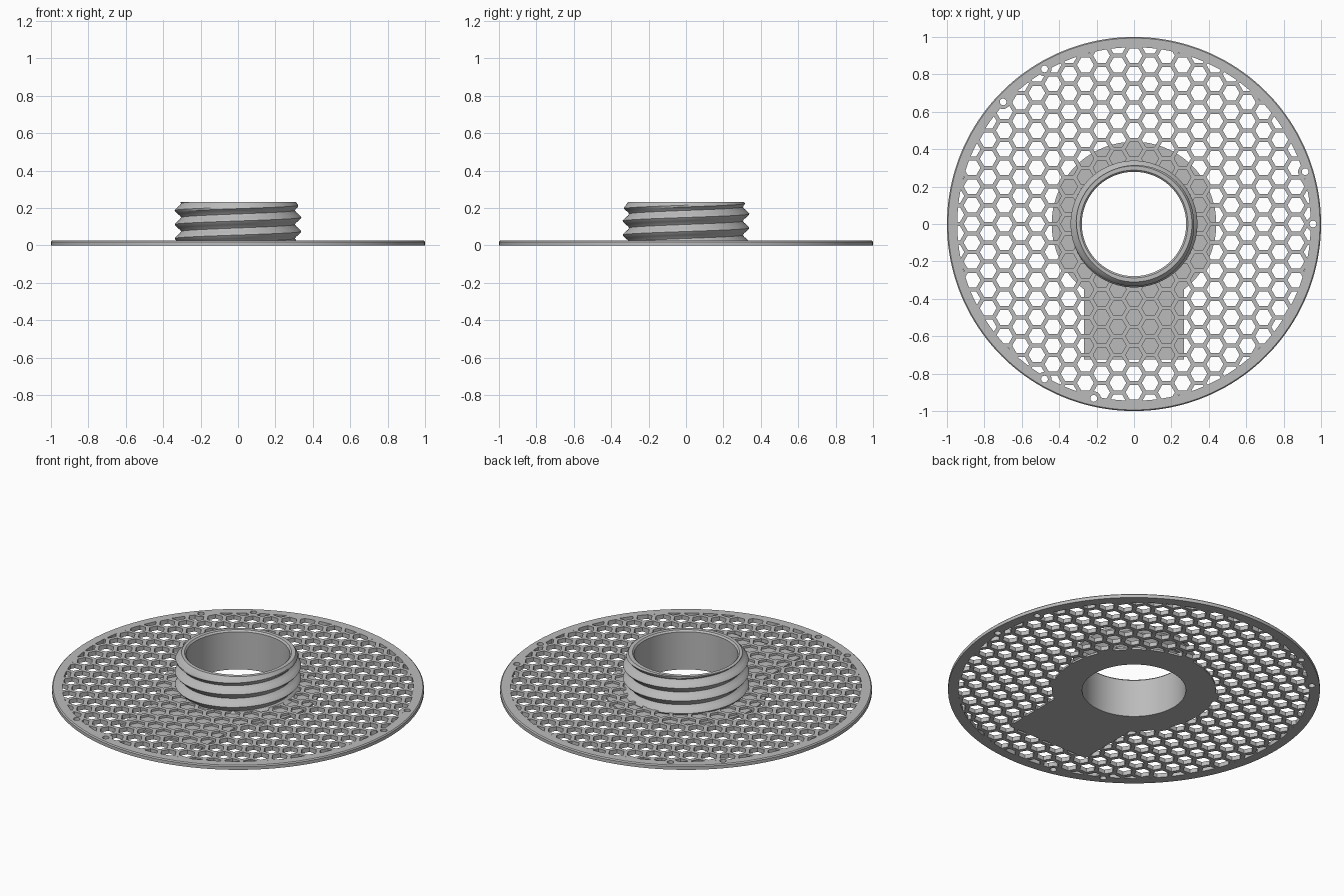
import bpy, bmesh, math
from math import pi, cos, sin, sqrt

if "Cube" in bpy.data.objects:
    bpy.data.objects.remove(bpy.data.objects["Cube"], do_unlink=True)

grey = bpy.data.materials.new("plain grey")
grey.use_nodes = True
GREY = (0.5, 0.5, 0.5, 1)
grey.diffuse_color = GREY
grey.node_tree.nodes["Principled BSDF"].inputs["Base Color"].default_value = GREY

PLATE = 0.025     # plate thickness
PAD = 0.012       # solid floor under the cells near the collar
RIM = 0.945       # inner radius of the rim
BORE = 0.279
PITCH = 0.075     # thread pitch
TOP = 0.232


def make_object(name, bm):
    bmesh.ops.recalc_face_normals(bm, faces=bm.faces)
    mesh = bpy.data.meshes.new(name)
    bm.to_mesh(mesh)
    bm.free()
    mesh.materials.append(grey)
    ob = bpy.data.objects.new(name, mesh)
    bpy.context.collection.objects.link(ob)
    return ob


def add_prism(bm, outline, z0, z1):
    low = [bm.verts.new((x, y, z0)) for x, y in outline]
    high = [bm.verts.new((x, y, z1)) for x, y in outline]
    bm.faces.new(low[::-1])
    bm.faces.new(high)
    n = len(outline)
    for i in range(n):
        j = (i + 1) % n
        bm.faces.new((low[i], low[j], high[j], high[i]))


def ring(x, y, r, n):
    return [(x + r * cos(2 * pi * i / n), y + r * sin(2 * pi * i / n)) for i in range(n)]


def prisms(name, outlines, z0, z1):
    bm = bmesh.new()
    for outline in outlines:
        add_prism(bm, outline, z0, z1)
    return make_object(name, bm)


def boolean(target, tool, operation):
    mod = target.modifiers.new("cut", 'BOOLEAN')
    mod.object, mod.operation, mod.solver = tool, operation, 'EXACT'
    bpy.context.view_layer.objects.active = target
    bpy.ops.object.modifier_apply(modifier=mod.name)
    bpy.data.objects.remove(tool, do_unlink=True)


def smooth(ob, angle):
    bpy.ops.object.select_all(action='DESELECT')
    ob.select_set(True)
    bpy.context.view_layer.objects.active = ob
    bpy.ops.object.shade_smooth_by_angle(angle=math.radians(angle))


# Honeycomb cells, trimmed to the rim
cell, hole = 0.1, 0.078
cells = []
for i in range(-11, 12):
    for j in range(-11, 12):
        x, y = i * cell * sqrt(3) / 2, (j + 0.5 * (i % 2)) * cell
        if 0.25 < math.hypot(x, y) < RIM + 0.04:
            cells.append(ring(x, y, hole / sqrt(3), 6))
cutter = prisms("cell_cutter", cells, -0.1, 0.1)
boolean(cutter, prisms("rim_limit", [ring(0, 0, RIM, 128)], -0.2, 0.2), 'INTERSECT')

# Solid floor round the collar and its rectangular tab
boolean(cutter, prisms("collar_floor", [ring(0, 0, 0.44, 96)], -0.2, PAD), 'DIFFERENCE')
tab = [(-0.267, -0.725), (0.267, -0.725), (0.267, -0.1), (-0.267, -0.1)]
boolean(cutter, prisms("tab_floor", [tab], -0.2, PAD), 'DIFFERENCE')

# Bosses round three pairs of pin holes
pins = []
for k in range(3):
    for offset in (0, 17):
        a = math.radians(120 * k + offset)
        pins.append((0.957 * cos(a), 0.957 * sin(a)))
boolean(cutter, prisms("bosses", [ring(x, y, 0.038, 24) for x, y in pins], -0.2, 0.2), 'DIFFERENCE')

# Plate with a thin chamfer on its upper edge
plate = prisms("mesh_plate", [ring(0, 0, 1, 160)], 0, PLATE)
bm = bmesh.new()
bm.from_mesh(plate.data)
edges = [e for e in bm.edges if all(v.co.z > PLATE / 2 for v in e.verts)]
bmesh.ops.bevel(bm, geom=edges, offset=0.006, segments=1, affect='EDGES')
bm.to_mesh(plate.data)
bm.free()
boolean(plate, cutter, 'DIFFERENCE')
openings = [ring(x, y, 0.018, 20) for x, y in pins] + [ring(0, 0, BORE, 96)]
boolean(plate, prisms("opening_cutter", openings, -0.1, 0.1), 'DIFFERENCE')
smooth(plate, 25)


# Threaded collar: right-hand helical rows, trimmed flat at both ends
def thread_radius(z, turn):
    phase = ((z - 0.1495) / PITCH - turn) % 1
    d = min(phase, 1 - phase) * 2
    r = 0.343 - 0.043 * d
    return min(max(r, 0.304), 0.339, 0.31 + 0.7 * (TOP - z))


bm = bmesh.new()
N, BOTTOM = 96, 0.01
columns = []
for i in range(N + 1):
    turn = i / N
    profile = [(BORE, BOTTOM)]
    for k in range(48):
        z = 0.1495 + PITCH * (turn - 3 + k / 8)
        z = min(max(z, BOTTOM), TOP)
        profile.append((thread_radius(z, turn), z))
    profile += [(0.288, TOP), (BORE, TOP - 0.009)]
    a = 2 * pi * turn
    columns.append([bm.verts.new((r * cos(a), r * sin(a), z)) for r, z in profile])
for left, right in zip(columns, columns[1:]):
    n = len(left)
    for k in range(n):
        m = (k + 1) % n
        bm.faces.new((left[k], right[k], right[m], left[m]))
bmesh.ops.remove_doubles(bm, verts=bm.verts, dist=0.0002)
bmesh.ops.dissolve_degenerate(bm, edges=bm.edges, dist=0.0001)
collar = make_object("threaded_collar", bm)
smooth(collar, 25)
